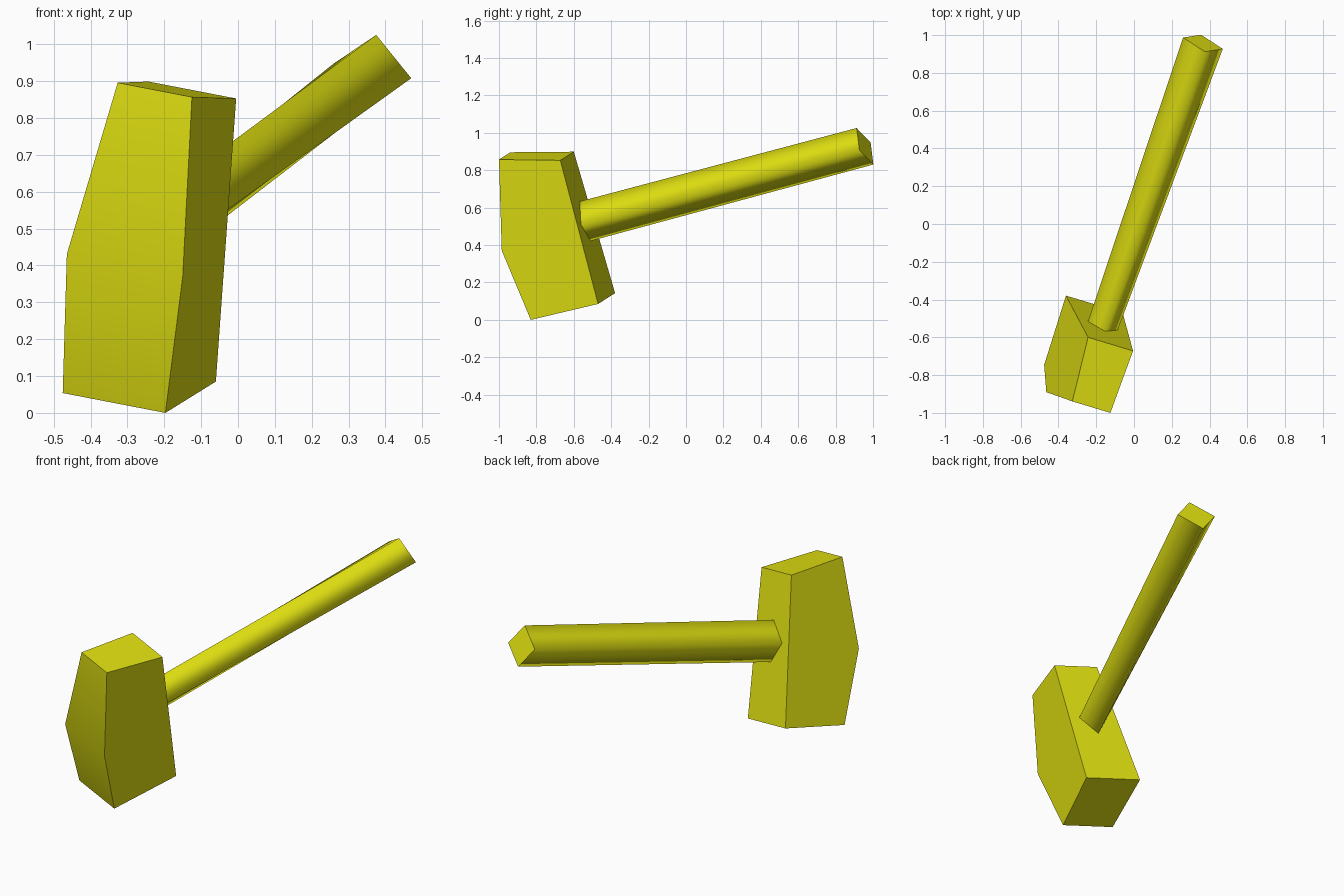
import bpy, bmesh
from mathutils import Vector

if "Cube" in bpy.data.objects:
    bpy.data.objects.remove(bpy.data.objects["Cube"])

yellow = bpy.data.materials.new("mustard yellow")
yellow.diffuse_color = (0.75, 0.75, 0.006, 1)
yellow.use_nodes = True
yellow.node_tree.nodes["Principled BSDF"].inputs["Base Color"].default_value = yellow.diffuse_color


def loft(name, ring_a, ring_b, soft):
    """Join two matching rings into a capped solid; side edges listed in soft are shaded smooth."""
    bm = bmesh.new()
    a = [bm.verts.new(p) for p in ring_a]
    b = [bm.verts.new(p) for p in ring_b]
    n = len(a)
    bm.faces.new(a)
    bm.faces.new(b[::-1])
    for i in range(n):
        j = (i + 1) % n
        bm.faces.new((a[j], a[i], b[i], b[j]))
    bmesh.ops.recalc_face_normals(bm, faces=bm.faces)
    for f in bm.faces:
        f.smooth = True
    for e in bm.edges:
        e.smooth = False
    for i in soft:
        bm.edges.get((a[i], b[i])).smooth = True
    mesh = bpy.data.meshes.new(name)
    bm.to_mesh(mesh)
    bm.free()
    mesh.materials.append(yellow)
    obj = bpy.data.objects.new(name, mesh)
    bpy.context.collection.objects.link(obj)
    return obj


# Hammer head: five-sided side profile, swept across with a different width at each corner
across = Vector((-0.942, 0.285, 0.182)).normalized()
profile = [Vector(p) for p in ((-0.125, -1.0, 0.857), (-0.005, -0.672, 0.853),
                               (-0.06, -0.47, 0.085), (-0.197, -0.83, 0.0),
                               (-0.15, -0.985, 0.37))]
widths = (0.214, 0.253, 0.319, 0.296, 0.334)
loft("hammer_head", profile, [p + across * w for p, w in zip(profile, widths)], soft=[4])


# Handle: four-sided bar, slimmer where it enters the head, soft along its length
def diamond(centre, up, side):
    c, u, s = Vector(centre), Vector(up), Vector(side)
    return [c + u, c + s, c - u, c - s]


grip_end = diamond((0.365, 0.957, 0.928), (0.01, -0.045, 0.0975), (0.105, -0.03, -0.02))
head_end = diamond((-0.175, -0.567, 0.52), (0.01, -0.032, 0.105), (0.078, -0.023, -0.018))
loft("handle", grip_end, head_end, soft=range(4))
